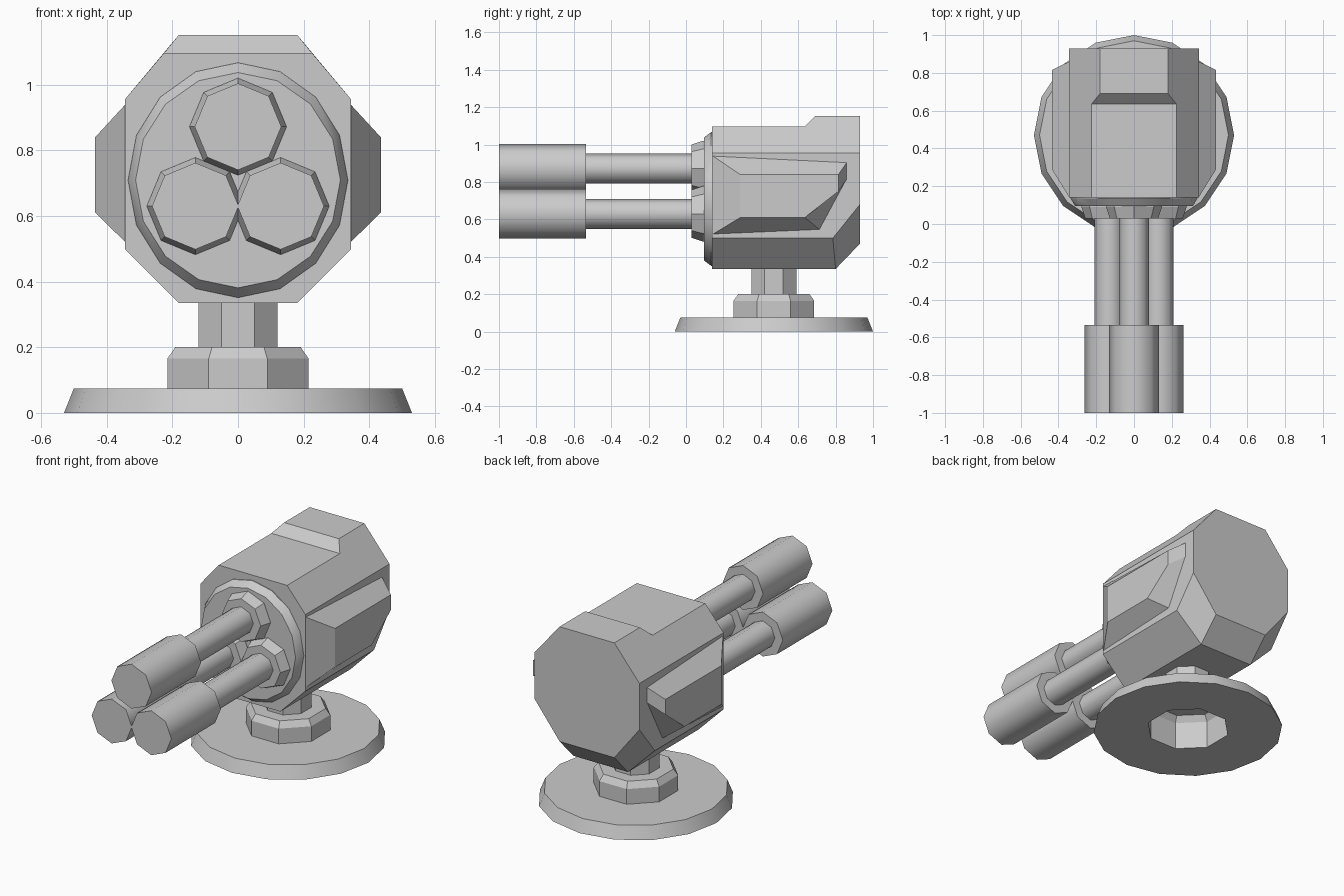
import bpy, bmesh, math
from mathutils import Vector

if "Cube" in bpy.data.objects:
    bpy.data.objects.remove(bpy.data.objects["Cube"])

grey = bpy.data.materials.new("plain_grey")
grey.diffuse_color = (0.6, 0.6, 0.6, 1)
grey.use_nodes = True
grey.node_tree.nodes["Principled BSDF"].inputs["Base Color"].default_value = grey.diffuse_color


def skin(name, rings, start=True, end=True, closed=False, smooth=0):
    """Join rings of points with quads, optionally capping both ends."""
    bm = bmesh.new()
    vs = [[bm.verts.new(p) for p in ring] for ring in rings]
    n = len(vs[0])
    pairs = list(zip(vs, vs[1:])) + ([(vs[-1], vs[0])] if closed else [])
    for a, b in pairs:
        for i in range(n):
            j = (i + 1) % n
            bm.faces.new((a[i], a[j], b[j], b[i]))
    if start and not closed:
        bm.faces.new(vs[0])
    if end and not closed:
        bm.faces.new(vs[-1])
    bmesh.ops.recalc_face_normals(bm, faces=bm.faces[:])
    bmesh.ops.dissolve_limit(bm, angle_limit=math.radians(1),
                             verts=bm.verts[:], edges=bm.edges[:])
    me = bpy.data.meshes.new(name)
    bm.to_mesh(me)
    bm.free()
    me.materials.append(grey)
    ob = bpy.data.objects.new(name, me)
    bpy.context.collection.objects.link(ob)
    if smooth:
        bpy.ops.object.select_all(action='DESELECT')
        ob.select_set(True)
        bpy.context.view_layer.objects.active = ob
        bpy.ops.object.shade_smooth_by_angle(angle=math.radians(smooth))
    return ob


CY = 0.47  # pedestal axis


def flat_ring(r, z, n, turn=0.0):
    return [(r * math.cos(math.tau * i / n + turn),
             CY + r * math.sin(math.tau * i / n + turn), z) for i in range(n)]


def upright_ring(cx, cz, y, rx, rz, n):
    return [(cx + rx * math.sin(math.tau * i / n), y,
             cz + rz * math.cos(math.tau * i / n)) for i in range(n)]


# Base disc with an octagonal opening
def opening(z):
    c = Vector((0, CY, z))
    return [c + (Vector(p) - c) * (1 if i % 2 else math.cos(math.pi / 8) ** 2 / math.cos(math.pi / 8))
            for i, p in enumerate(flat_ring(0.233, z, 16))]


skin("base_disc", [opening(0), flat_ring(0.53, 0, 16), flat_ring(0.50, 0.075, 16),
                   opening(0.075)], closed=True, smooth=30)

# Hollow octagonal hub and neck
skin("pedestal", [flat_ring(r, z, 8, math.pi / 8) for r, z in
                  ((0.233, 0), (0.233, 0.165), (0.207, 0.2), (0.13, 0.2), (0.13, 0.34))],
     start=False, end=False)


# Octagonal head: raised rear top, chamfered lower rear
def head_ring(y, top_x, top_z, low=((0.345, 0.50), (0.18, 0.335)), low_y=None):
    ys = low_y or (y, y)
    right = [(top_x, y, top_z), (0.345, y, 0.955),
             (low[0][0], ys[0], low[0][1]), (low[1][0], ys[1], low[1][1])]
    return right + [(-x, yy, z) for x, yy, z in reversed(right)]


skin("head", [
    head_ring(0.14, 0.225, 1.097),
    head_ring(0.635, 0.225, 1.097),
    head_ring(0.69, 0.18, 1.152),
    head_ring(0.79, 0.18, 1.152, low_y=(0.785, 0.80)),
    head_ring(0.93, 0.18, 1.152, low=((0.345, 0.68), (0.18, 0.47))),
])

# Bevelled pods on both sides of the head
pod_base = [(0.142, 0.94), (0.86, 0.905), (0.86, 0.815), (0.715, 0.545), (0.142, 0.52)]
pod_face = [(0.29, 0.84), (0.815, 0.84), (0.815, 0.75), (0.635, 0.61), (0.29, 0.61)]
for side, s in (("right", 1), ("left", -1)):
    skin(side + "_pod", [[(s * 0.343, y, z) for y, z in pod_base],
                         [(s * 0.435, y, z) for y, z in pod_face]])

# Front mounting plate
skin("front_plate", [upright_ring(0, 0.709, 0.15, 0.335, 0.358, 16),
                     upright_ring(0, 0.709, 0.135, 0.335, 0.358, 16),
                     upright_ring(0, 0.709, 0.095, 0.312, 0.328, 16)], smooth=30)

# Three barrels, each with collar, shaft and muzzle
for name, cx, cz in (("top", 0, 0.872), ("left", -0.13, 0.63), ("right", 0.13, 0.63)):
    def tube(part, ends, smooth=0):
        skin(f"{name}_{part}", [upright_ring(cx, cz, y, r, r, 8) for y, r in ends],
             smooth=smooth)
    tube("collar", ((0.10, 0.148), (0.09, 0.148), (0.03, 0.128)))
    tube("shaft", ((0.05, 0.08), (-0.55, 0.08)), 50)
    tube("muzzle", ((-0.535, 0.132), (-1.0, 0.132)), 50)
